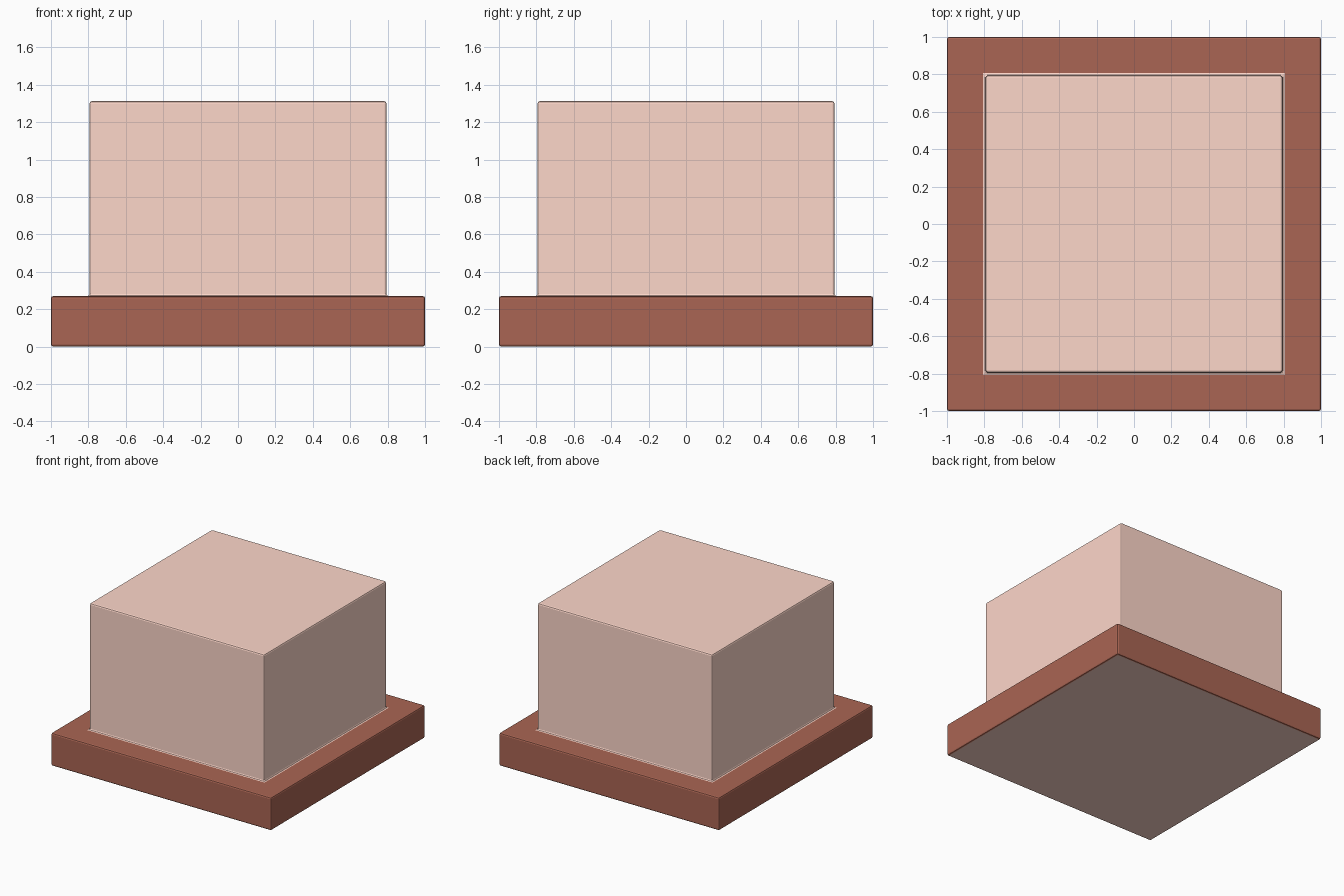
import bpy, bmesh

if "Cube" in bpy.data.objects:
    bpy.data.objects.remove(bpy.data.objects["Cube"])

BASE_TOP, TOP, HALF, BLOCK_HALF, BEVEL = 0.27, 1.312, 1.0, 0.794, 0.012


def material(name, color):
    mat = bpy.data.materials.new(name)
    mat.diffuse_color = color
    mat.use_nodes = True
    mat.node_tree.nodes["Principled BSDF"].inputs["Base Color"].default_value = mat.diffuse_color
    return mat


bm = bmesh.new()

# wide square base slab
bmesh.ops.create_cube(bm, size=1)
for v in bm.verts:
    v.co = (v.co.x * 2 * HALF, v.co.y * 2 * HALF, (v.co.z + 0.5) * BASE_TOP)

# block rising from the inset top of the slab
top = max(bm.faces, key=lambda f: f.calc_center_median().z)
bmesh.ops.inset_region(bm, faces=[top], thickness=HALF - BLOCK_HALF,
                       use_even_offset=True)
new = bmesh.ops.extrude_face_region(bm, geom=[top])["geom"]
bmesh.ops.translate(bm, vec=(0, 0, TOP - BASE_TOP),
                    verts=[g for g in new if isinstance(g, bmesh.types.BMVert)])
if top.is_valid:
    bmesh.ops.delete(bm, geom=[top], context='FACES_ONLY')
bmesh.ops.recalc_face_normals(bm, faces=bm.faces)

# narrow bevel on every real corner, including the join
edges = [e for e in bm.edges if e.calc_face_angle(0) > 0.5]
bmesh.ops.bevel(bm, geom=edges, offset=BEVEL, segments=2, profile=0.5,
                affect='EDGES', clamp_overlap=True)
bm.normal_update()

# pale block and underside, brown slab sides
for f in bm.faces:
    pale = f.calc_center_median().z > BASE_TOP + 0.0005 or f.normal.z < -0.99
    f.material_index = 1 if pale else 0

mesh = bpy.data.meshes.new("stepped_block")
bm.to_mesh(mesh)
bm.free()
mesh.materials.append(material("brown", (0.40, 0.13, 0.087, 1)))
mesh.materials.append(material("pale_pink", (0.99, 0.68, 0.59, 1)))
obj = bpy.data.objects.new("stepped_block", mesh)
bpy.context.collection.objects.link(obj)
